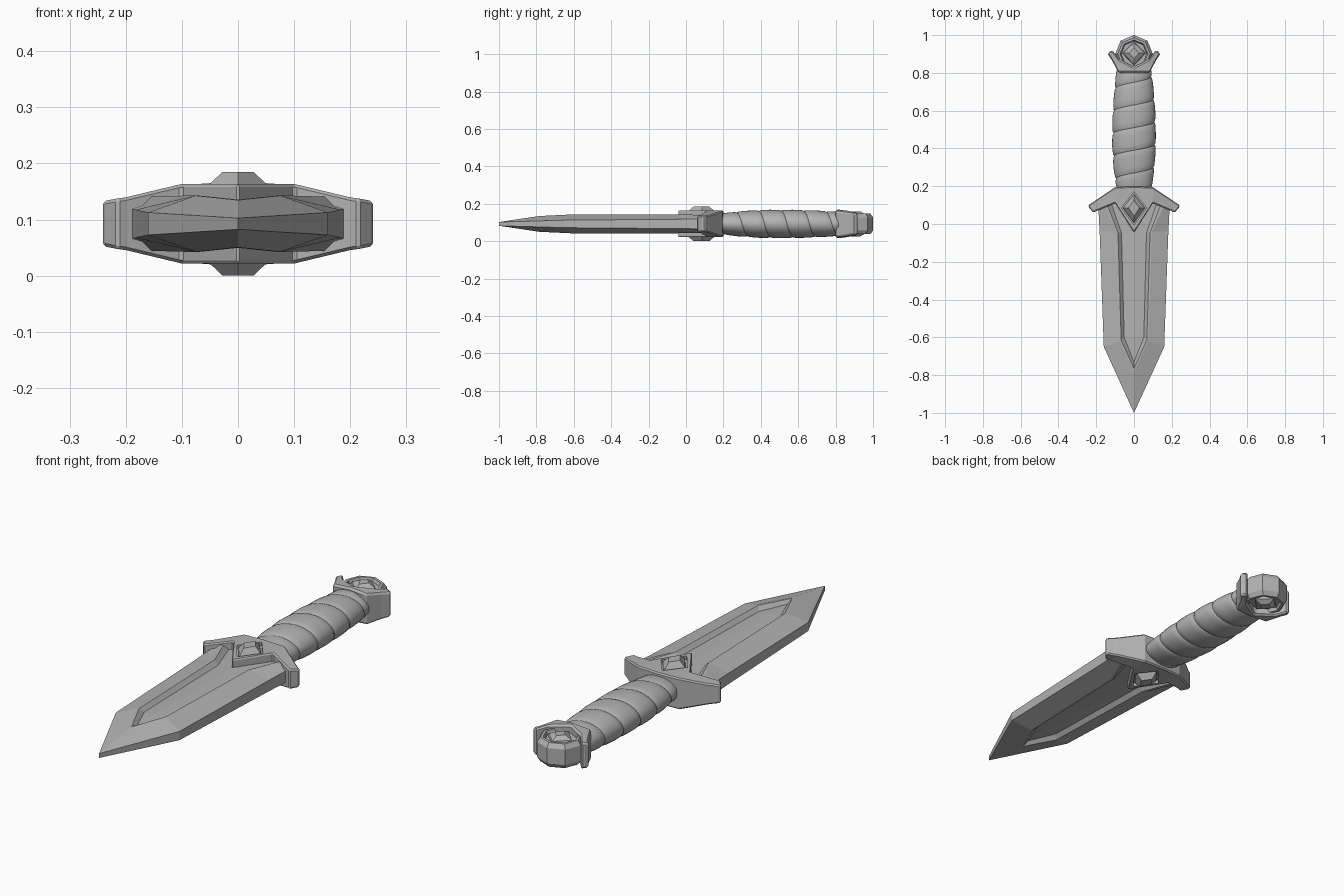
import bpy, bmesh, math

if "Cube" in bpy.data.objects:
    bpy.data.objects.remove(bpy.data.objects["Cube"])

CZ = 0.0925  # mid height of the dagger
steel = bpy.data.materials.new("plain grey")
steel.diffuse_color = (0.45, 0.45, 0.45, 1)
steel.use_nodes = True
steel.node_tree.nodes["Principled BSDF"].inputs["Base Color"].default_value = steel.diffuse_color


def finish(name, bm, bevel=0.0, smooth=None):
    bmesh.ops.remove_doubles(bm, verts=bm.verts, dist=0.0002)
    bmesh.ops.dissolve_degenerate(bm, edges=bm.edges, dist=0.0001)
    bmesh.ops.recalc_face_normals(bm, faces=bm.faces)
    me = bpy.data.meshes.new(name)
    bm.to_mesh(me)
    bm.free()
    me.materials.append(steel)
    ob = bpy.data.objects.new(name, me)
    bpy.context.collection.objects.link(ob)
    ob.location.z = CZ
    if bevel:
        m = ob.modifiers.new("chamfer", 'BEVEL')
        m.width, m.segments, m.limit_method = bevel, 1, 'ANGLE'
        m.angle_limit = math.radians(35)
    if smooth:
        bpy.ops.object.select_all(action='DESELECT')
        ob.select_set(True)
        bpy.context.view_layer.objects.active = ob
        bpy.ops.object.shade_smooth_by_angle(angle=math.radians(smooth))
    return ob


def face(bm, pts):
    bm.faces.new([bm.verts.new(p) for p in pts])


def station_plate(name, stations, bevel):
    """Mirrored solid from stations (x, y_low, y_high, half_height)."""
    bm = bmesh.new()
    full = [(-x, a, b, h) for x, a, b, h in stations[:0:-1]] + stations
    rings = [[bm.verts.new(p) for p in
              ((x, a, -h), (x, b, -h), (x, b, h), (x, a, h))]
             for x, a, b, h in full]
    for r, s in zip(rings, rings[1:]):
        for i in range(4):
            j = (i + 1) % 4
            bm.faces.new((r[i], r[j], s[j], s[i]))
    bm.faces.new(rings[0])
    bm.faces.new(rings[-1])
    return finish(name, bm, bevel)


def stack(name, loops):
    """Solid through same-sized loops of points."""
    bm = bmesh.new()
    rings = [[bm.verts.new(p) for p in loop] for loop in loops]
    n = len(rings[0])
    for r, s in zip(rings, rings[1:]):
        for i in range(n):
            j = (i + 1) % n
            bm.faces.new((r[i], r[j], s[j], s[i]))
    bm.faces.new(rings[0])
    bm.faces.new(rings[-1])
    return finish(name, bm)


def kite(cy, w, up, down, z):
    return [(w, cy, z), (0, cy + up, z), (-w, cy, z), (0, cy - down, z)]


# blade: edge, raised rim and sunken fuller, mirrored across x and z
edge = [(.19, .11, .027), (.182, -.04, .025), (.16, -.65, .02), (0, -1, .01)]
rim = [(.165, .11, .048), (.095, -.04, .05), (.076, -.62, .05), (0, -.785, .042)]
wall = [(.145, .11, .048), (.085, -.045, .05), (.068, -.615, .05), (0, -.765, .043)]
floor = [(.12, .11, .032), (.066, -.05, .032), (.052, -.6, .032), (0, -.73, .03)]
spine = [(0, .11, .036), (0, -.05, .036), (0, -.6, .036), (0, -.73, .03)]
bm = bmesh.new()
for sx in (1, -1):
    for sz in (1, -1):
        for a, b in ((edge, rim), (rim, wall), (wall, floor), (floor, spine)):
            for i in range(3):
                pts = [a[i], a[i + 1], b[i + 1], b[i]]
                if pts[1] == pts[2]:
                    pts.pop(2)
                face(bm, [(x * sx, y, z * sz) for x, y, z in pts])
    for i in range(3):
        p, q = edge[i], edge[i + 1]
        face(bm, [(p[0] * sx, p[1], p[2]), (q[0] * sx, q[1], q[2]),
                  (q[0] * sx, q[1], -q[2]), (p[0] * sx, p[1], -p[2])])
finish("blade", bm)

# guard with a pointed collar over the blade
guard = station_plate("guard", [
    (0, -.045, .2, .071), (.1, .11, .195, .071),
    (.2, .068, .128, .047), (.215, .06, .117, .045), (.241, .09, .101, .04)], .01)

# gem sockets and gems on both faces of the guard
for side, s in (("upper", 1), ("lower", -1)):
    cut = stack(side + "_socket_cutter", [kite(.085, .066, .085, .09, s * z)
                                          for z in (.055, .1)])
    cut.hide_render = True
    cut.hide_viewport = True
    m = guard.modifiers.new(side + " socket", 'BOOLEAN')
    m.object, m.operation, m.solver = cut, 'DIFFERENCE', 'EXACT'
    stack(side + "_guard_gem", [kite(.085, .06, .075, .08, s * .05),
                                kite(.085, .055, .07, .075, s * .066),
                                kite(.085, .028, .04, .045, s * .0925)])

# grip: one spiral wrap with a groove at each turn
Y0, Y1, PITCH, N = .185, .815, .12, 32
keys = [(.18, .092, .055), (.3, .108, .068), (.42, .115, .075),
        (.58, .113, .075), (.7, .104, .071), (.82, .092, .064)]


def radii(y):
    for (a, ax, az), (b, bx, bz) in zip(keys, keys[1:]):
        if y <= b:
            t = (y - a) / (b - a)
            return ax + t * (bx - ax), az + t * (bz - az)
    return keys[-1][1:]


steps = [(0, .94), (.07, .985), (.25, 1.005), (.5, 1.01), (.75, 1.005), (.93, .985)]
bm = bmesh.new()
rows = []
for turn in range(-1, 8):
    for f, k in steps:
        row = []
        for j in range(N + 1):
            a = math.tau * j / N
            y = .18 + PITCH * (turn + f - j / N)
            y = min(max(y, Y0), Y1)
            rx, rz = radii(y)
            if y in (Y0, Y1):
                kk = .97
            else:
                kk = k
            row.append(bm.verts.new((rx * kk * math.cos(a), y, rz * kk * math.sin(a))))
        rows.append(row)
for r, s in zip(rows, rows[1:]):
    for j in range(N):
        ys = [v.co.y for v in (r[j], r[j + 1], s[j], s[j + 1])]
        if max(ys) - min(ys) > 1e-5:
            bm.faces.new((r[j], r[j + 1], s[j + 1], s[j]))
bmesh.ops.delete(bm, geom=[v for v in bm.verts if not v.link_faces], context='VERTS')
finish("grip", bm, smooth=35)

# pommel crown with two flared prongs
station_plate("pommel_crown", [
    (0, .80, .832, .076), (.082, .80, .875, .07),
    (.116, .865, .922, .06), (.137, .897, .907, .056)], .008)


# octagonal pommel ring with a faceted stone in each sunken face
def octagon(r, z):
    return [(r * math.cos(i * math.pi / 4), .9 + r * math.sin(i * math.pi / 4), z)
            for i in range(8)]


half = [(.1, .035), (.086, .055), (.074, .055), (.068, .04)]
stack("pommel_ring", [octagon(r, -z) for r, z in half[::-1]]
      + [octagon(r, z) for r, z in half])
for side, s in (("upper", 1), ("lower", -1)):
    stack(side + "_pommel_stone", [kite(.905, .064, .06, .068, s * .035),
                                   kite(.905, .058, .055, .062, s * .05),
                                   kite(.905, .026, .028, .03, s * .066)])
